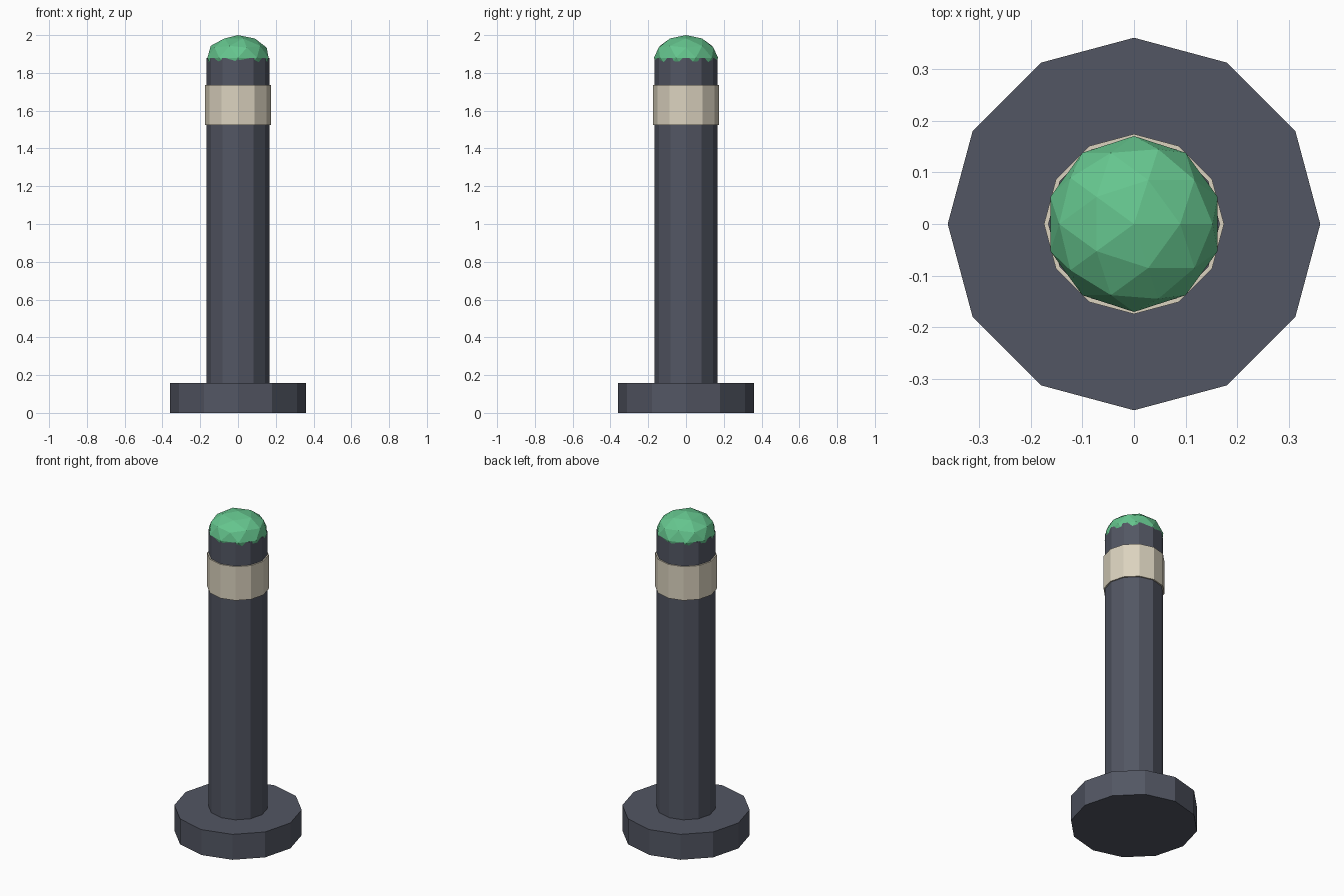
import bpy

if "Cube" in bpy.data.objects:
    bpy.data.objects.remove(bpy.data.objects["Cube"])


def material(name, rgb):
    mat = bpy.data.materials.new(name)
    mat.diffuse_color = (*rgb, 1)
    mat.use_nodes = True
    mat.node_tree.nodes["Principled BSDF"].inputs["Base Color"].default_value = mat.diffuse_color
    return mat


dark = material("dark_metal", (0.085, 0.093, 0.125))
cream = material("cream", (0.71, 0.65, 0.52))
green = material("green", (0.13, 0.56, 0.27))


def finish(name, mat):
    obj = bpy.context.object
    obj.name = name
    obj.data.materials.append(mat)
    return obj


def drum(name, radius, z0, z1, mat):
    """Twelve-sided upright cylinder between two heights."""
    bpy.ops.mesh.primitive_cylinder_add(
        vertices=12, radius=radius, depth=z1 - z0, location=(0, 0, (z0 + z1) / 2))
    return finish(name, mat)


# Foot plate, post and reflective band
drum("base", 0.36, 0.0, 0.158, dark)
drum("post", 0.166, 0.158, 1.88, dark)
drum("band", 0.174, 1.525, 1.735, cream)

# Faceted, flattened cap; its lower half sits inside the post
bpy.ops.mesh.primitive_ico_sphere_add(subdivisions=2, radius=1, location=(0, 0, 1.88))
cap = finish("cap", green)
cap.scale = (0.17, 0.17, 0.12)
